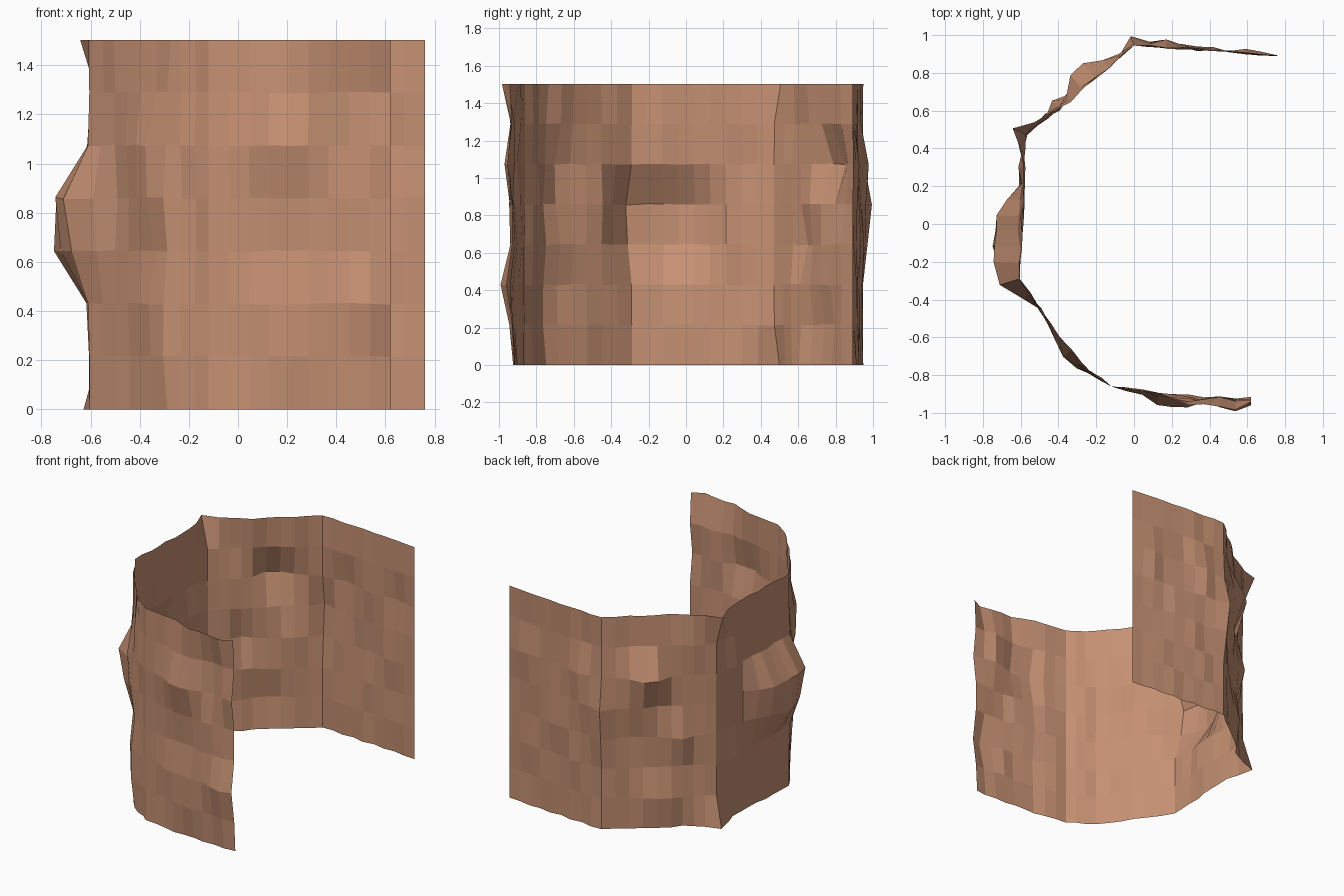
import bpy, bmesh, math, random
from mathutils import Vector

if "Cube" in bpy.data.objects:
    bpy.data.objects.remove(bpy.data.objects["Cube"])

random.seed(4)
ROWS, COLS, HEIGHT = 7, 45, 1.503

# Plan of the wall: five panels of nine columns (column, x, y)
PLAN = [(0, .62, -.915), (3, .37, -.915), (6, .13, -.895), (9, -.12, -.86),
        (12, -.28, -.74), (15, -.445, -.53), (18, -.605, -.29), (22, -.59, .04),
        (27, -.565, .47), (31, -.34, .65), (33, -.2, .77), (36, 0, .945),
        (41, .42, .917), (45, .76, .89)]

# Rocky bulges pushed outward (column, row, amount, column spread, row spread)
BULGES = [
    (5.5, 5, .06, 1.5, .8), (4, 5.3, .05, 1, .8), (3.5, 7, .05, 1.5, .7),
    (1, 7, .07, 1, .7), (1, 2, .08, 1.3, .9), (4.5, 1.6, .04, 1.6, .9),
    (0, 5, .04, 1.2, .9), (2.5, 3.8, .03, 1.5, .8),
    (13.2, 4.5, .06, 1.6, .9), (12.5, 1.5, .045, 1.5, 1), (15.5, 4, -.02, .8, .8),
    (20.3, 3.2, .155, 2.2, .75), (19.5, 4, .10, 2.2, .6), (22.2, 4, .09, 1.2, .8),
    (18, 3.6, .04, .8, .8), (25, 5, .04, 1.2, 1), (25, 2, .04, 1.2, .9),
    (27, 0, .07, 1, .6), (27, 7, .085, 1, .6),
    (32.4, 5, .10, 1.3, .7), (33.6, 4.6, .05, 1, 1), (30.2, 3, .055, 1.2, .8),
    (32, .8, .05, 1.5, .7), (29, 6, .03, 1, 1),
    (36, 4, .05, .9, .7), (36, 3, .02, 1, .6), (38, 4.7, .04, 1, .8),
    (40, 2.8, .02, 2, .8), (43, 5, .015, 1.5, 1),
]


def plan_point(c):
    for (c0, x0, y0), (c1, x1, y1) in zip(PLAN, PLAN[1:]):
        if c <= c1:
            t = (c - c0) / (c1 - c0)
            return Vector((x0 + (x1 - x0) * t, y0 + (y1 - y0) * t, 0))


def outward(c):
    t = plan_point(min(c + 1, COLS)) - plan_point(max(c - 1, 0))
    return Vector((-t.y, t.x, 0)).normalized()


# Cliff wall sheet
bm = bmesh.new()
grid = []
for c in range(COLS + 1):
    base, n = plan_point(c), outward(c)
    column = []
    for r in range(ROWS + 1):
        push = sum(a * math.exp(-((c - bc) / sc) ** 2 - ((r - br) / sr) ** 2)
                   for bc, br, a, sc, sr in BULGES)
        if c % 9 and c != COLS:
            push += random.uniform(-.008, .01)
        p = base + n * push
        p.x, p.y = max(p.x, -.76), max(-1, min(1, p.y))
        p.z = HEIGHT * r / ROWS
        if 0 < r < ROWS:
            p.z += random.uniform(-.004, .004)
        column.append(bm.verts.new(p))
    grid.append(column)

# Faces wound so they point to the outside of the curve
for c in range(COLS):
    for r in range(ROWS):
        bm.faces.new((grid[c][r], grid[c][r + 1], grid[c + 1][r + 1], grid[c + 1][r]))

mesh = bpy.data.meshes.new("cliff_wall")
bm.to_mesh(mesh)
bm.free()
wall = bpy.data.objects.new("cliff_wall", mesh)
bpy.context.collection.objects.link(wall)

# Clay-brown rock
rock = bpy.data.materials.new("rock")
rock.diffuse_color = (.56, .28, .17, 1)
rock.use_nodes = True
rock.node_tree.nodes["Principled BSDF"].inputs["Base Color"].default_value = rock.diffuse_color
mesh.materials.append(rock)
